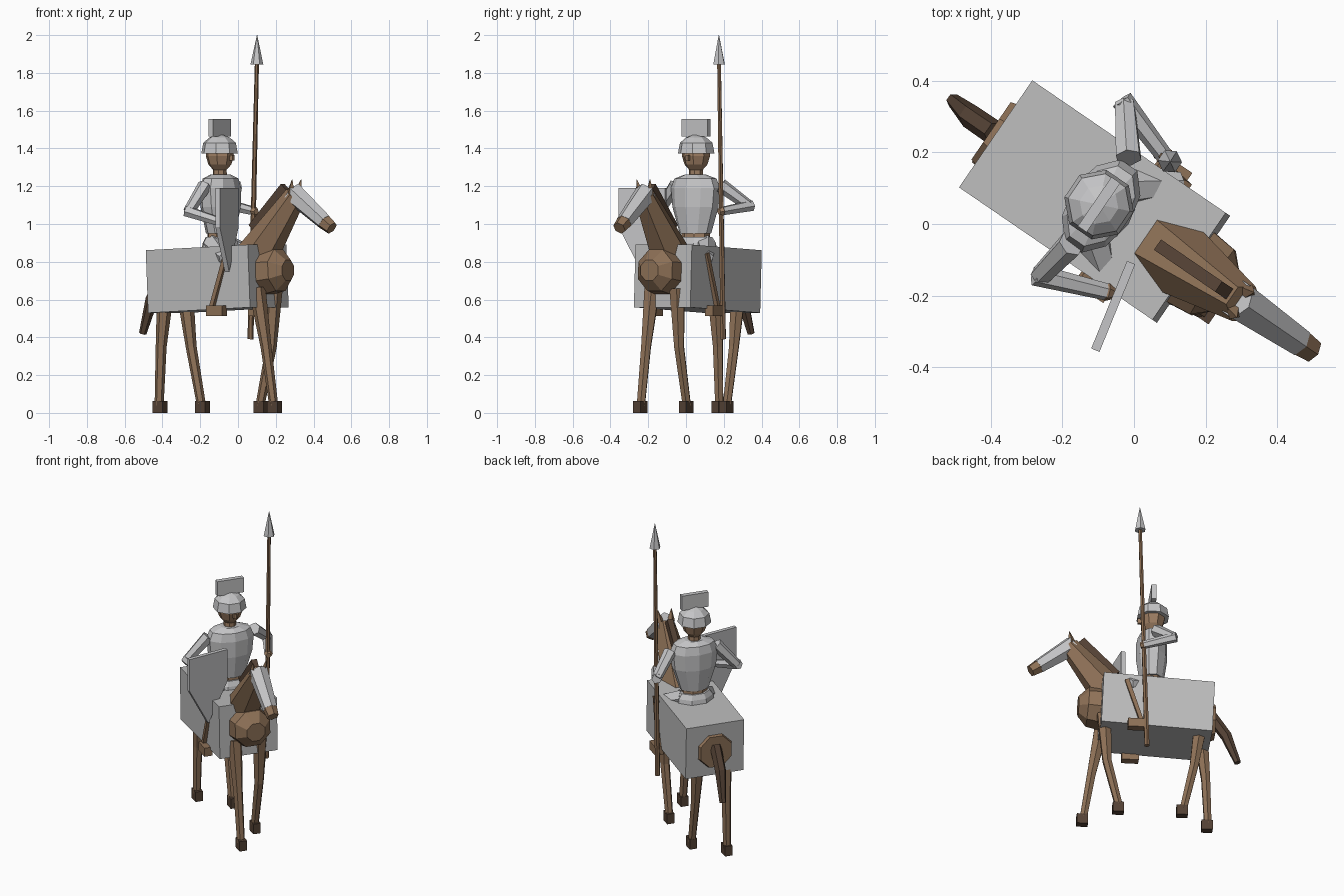
import bpy, bmesh, math
from mathutils import Vector, Matrix

if "Cube" in bpy.data.objects:
    bpy.data.objects.remove(bpy.data.objects["Cube"])

YAW = math.radians(-34.4)
BASE = Matrix.Translation((-0.11, 0.0625, 0)) @ Matrix.Rotation(YAW, 4, 'Z')


def P(f, l, z):
    """Horse space (forward, left, up) to world."""
    return BASE @ Vector((f, l, z))


FWD = (P(1, 0, 0) - P(0, 0, 0))
LEFT = (P(0, 1, 0) - P(0, 0, 0))


def material(name, rgb):
    m = bpy.data.materials.new(name)
    m.diffuse_color = (*rgb, 1)
    m.use_nodes = True
    m.node_tree.nodes["Principled BSDF"].inputs["Base Color"].default_value = m.diffuse_color
    return m


COAT = material("coat brown", (0.27, 0.165, 0.095))
DARK = material("dark brown", (0.09, 0.055, 0.036))
STEEL = material("steel grey", (0.56, 0.56, 0.57))
CLOTH = material("cloth grey", (0.50, 0.50, 0.50))
SKIN = material("skin tan", (0.34, 0.21, 0.125))
WOOD = material("wood brown", (0.24, 0.14, 0.078))


def finish(name, bm, mat):
    bmesh.ops.recalc_face_normals(bm, faces=bm.faces)
    me = bpy.data.meshes.new(name)
    bm.to_mesh(me)
    bm.free()
    me.materials.append(mat)
    ob = bpy.data.objects.new(name, me)
    bpy.context.collection.objects.link(ob)
    return ob


def loft(name, mat, rings, n=8, phase=0.0):
    """Skin rings given as (centre, U, V) and cap both ends."""
    bm = bmesh.new()
    loops = []
    for c, u, v in rings:
        angles = [phase + 2 * math.pi * i / n for i in range(n)]
        loops.append([bm.verts.new(c + u * math.cos(a) + v * math.sin(a)) for a in angles])
    for a, b in zip(loops, loops[1:]):
        for i in range(n):
            bm.faces.new((a[i], a[(i + 1) % n], b[(i + 1) % n], b[i]))
    bm.faces.new(loops[0])
    bm.faces.new(loops[-1])
    return finish(name, bm, mat)


def tube(name, mat, pts, radii, n=6, phase=0.0):
    """Faceted limb along a path of world points."""
    rings = []
    for i, (p, r) in enumerate(zip(pts, radii)):
        d = (pts[min(i + 1, len(pts) - 1)] - pts[max(i - 1, 0)]).normalized()
        side = LEFT - d * LEFT.dot(d)
        if side.length < 0.3:
            side = FWD - d * FWD.dot(d)
        side.normalize()
        rings.append((p, side * r, d.cross(side) * r))
    return loft(name, mat, rings, n, phase)


def stack(name, mat, f, profile, n=8):
    """Upright elliptical part from (z, half width, half depth) rows."""
    return loft(name, mat, [(P(f, 0, z), LEFT * a, FWD * b) for z, a, b in profile], n, math.pi / n)


def box(name, mat, centre, size, pitch=0.0):
    bm = bmesh.new()
    bmesh.ops.create_cube(bm, size=1)
    m = (Matrix.Translation(centre) @ Matrix.Rotation(YAW, 4, 'Z')
         @ Matrix.Rotation(-pitch, 4, 'Y') @ Matrix.Diagonal((*size, 1)))
    bm.transform(m)
    return finish(name, bm, mat)


# Horse body and cloth cover
tube("horse_body", COAT,
     [P(-0.35, 0, 0.69), P(-0.28, 0, 0.69), P(0.0, 0, 0.70), P(0.30, 0, 0.745), P(0.40, 0, 0.755), P(0.455, 0, 0.755)],
     [0.105, 0.125, 0.14, 0.13, 0.118, 0.06], 8, math.pi / 8)
box("horse_cover", CLOTH, P(0, 0, 0.71), (0.655, 0.362, 0.332), 0.045)

# Neck, head and mane
tube("horse_neck", COAT, [P(0.25, 0, 0.825), P(0.505, 0, 1.155)], [0.112, 0.058])
tube("horse_face_guard", STEEL, [P(0.485, 0, 1.165), P(0.69, 0, 1.01)], [0.06, 0.044], 6, math.pi / 6)
tube("horse_muzzle", COAT, [P(0.68, 0, 1.017), P(0.735, 0, 0.978)], [0.044, 0.036], 6, math.pi / 6)
pitch = math.atan2(0.225, 0.215)
box("mane", DARK, P(0.338, 0, 1.083), (0.30, 0.035, 0.06), pitch)
for s, side in ((1, "left"), (-1, "right")):
    tube("ear_" + side, COAT, [P(0.495, 0.034 * s, 1.165), P(0.51, 0.042 * s, 1.235)], [0.024, 0.002], 4)

# Tail
tube("tail", DARK, [P(-0.335, 0, 0.725), P(-0.42, 0, 0.60), P(-0.485, 0.01, 0.42)], [0.035, 0.034, 0.02])

# Legs: forward position of hip, knee and hoof
legs = {
    "front_left": (0.08, 0.31, 0.292, 0.22),
    "front_right": (-0.08, 0.31, 0.368, 0.417),
    "rear_left": (0.08, -0.265, -0.222, -0.156),
    "rear_right": (-0.08, -0.275, -0.305, -0.318),
}
for name, (l, hip, knee, foot) in legs.items():
    tube("leg_" + name, COAT, [P(hip, l, 0.66), P(knee, l, 0.35), P(foot, l, 0.04)], [0.046, 0.029, 0.024])
    box("hoof_" + name, DARK, P(foot + 0.006, l, 0.032), (0.066, 0.046, 0.064))

# Rider body
stack("rider_hips", STEEL, 0.02, [(0.84, 0.125, 0.10), (0.90, 0.115, 0.09), (0.93, 0.095, 0.075)])
stack("rider_waist", SKIN, 0.02, [(0.91, 0.08, 0.065), (0.965, 0.08, 0.065)])
stack("rider_torso", STEEL, 0.022,
      [(0.95, 0.09, 0.072), (1.09, 0.135, 0.092), (1.19, 0.145, 0.092), (1.24, 0.125, 0.08), (1.262, 0.06, 0.05)], 10)
stack("rider_neck", SKIN, 0.017, [(1.24, 0.038, 0.038), (1.32, 0.036, 0.036)])
stack("rider_head", SKIN, 0.017,
      [(1.285, 0.035, 0.035), (1.315, 0.062, 0.062), (1.36, 0.076, 0.076), (1.42, 0.07, 0.07)])
box("nose", SKIN, P(0.094, 0, 1.35), (0.022, 0.016, 0.03))

# Helmet with crosswise crest
stack("helmet", STEEL, 0.015,
      [(1.372, 0.099, 0.099), (1.43, 0.088, 0.088), (1.458, 0.055, 0.055), (1.477, 0.004, 0.004)])
box("helmet_crest", STEEL, P(0.015, 0, 1.51), (0.03, 0.166, 0.094))

# Rider legs and stirrup feet
for s, side in ((1, "left"), (-1, "right")):
    tube("thigh_" + side, STEEL, [P(0.02, 0.06 * s, 0.885), P(0.17, 0.175 * s, 0.82)], [0.06, 0.035])
    tube("shin_" + side, COAT, [P(0.185, 0.18 * s, 0.845), P(0.095, 0.194 * s, 0.55)], [0.018, 0.016], 4, math.pi / 4)
    box("foot_" + side, COAT, P(0.13, 0.195 * s, 0.54), (0.10, 0.05, 0.055))

# Arms
arms = {
    "left": ((-0.015, 0.185, 1.205), (-0.025, 0.335, 1.095), (0.085, 0.19, 1.068)),
    "right": ((-0.175, -0.055, 1.205), (-0.262, -0.145, 1.065), (-0.075, -0.19, 1.005)),
}
for side, pts in arms.items():
    shoulder, elbow, hand = map(Vector, pts)
    tube("upper_arm_" + side, STEEL, [shoulder, elbow], [0.038, 0.030])
    tube("forearm_" + side, STEEL, [elbow + (elbow - hand) * 0.08, hand], [0.031, 0.024])
    d = (hand - elbow).normalized() * 0.02
    tube("hand_" + side, SKIN, [hand - d, hand, hand + d], [0.018, 0.026, 0.016])

# Spear
foot, top = Vector((0.066, 0.197, 0.39)), Vector((0.1, 0.175, 1.85))
tube("spear_shaft", WOOD, [foot, top], [0.016, 0.011])
tube("spear_tip", STEEL, [top - Vector((0, 0, 0.005)), Vector((0.101, 0.174, 2.0))], [0.034, 0.001], 6)

# Shield: pointed outline extruded along its normal
u, n = Vector((0.378, 0.926, 0)), Vector((0.926, -0.378, 0))
outline = [(-0.132, 1.19), (0.132, 1.19), (0.132, 0.985), (0, 0.745), (-0.132, 0.985)]
bm = bmesh.new()
centre = Vector((-0.058, -0.23, 0))
face = bm.faces.new([bm.verts.new(centre + u * a + Vector((0, 0, z)) - n * 0.0125) for a, z in outline])
ext = bmesh.ops.extrude_face_region(bm, geom=[face])
bmesh.ops.translate(bm, vec=n * 0.025, verts=[v for v in ext["geom"] if isinstance(v, bmesh.types.BMVert)])
finish("shield", bm, STEEL)
